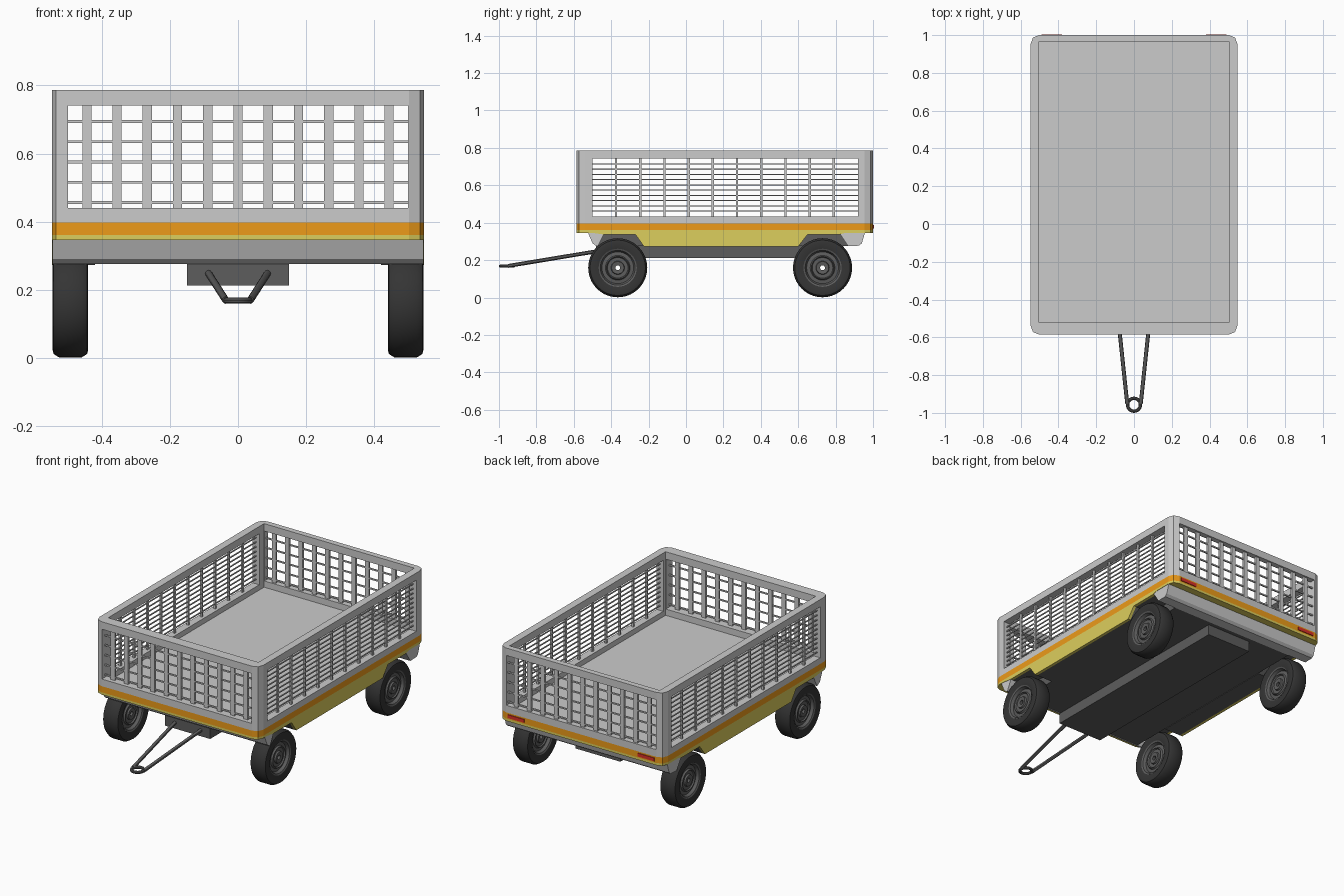
import bpy, bmesh
from math import cos, sin, tau
from mathutils import Vector

if "Cube" in bpy.data.objects:
    bpy.data.objects.remove(bpy.data.objects["Cube"])


def material(name, r, g, b):
    m = bpy.data.materials.new(name)
    m.diffuse_color = (r, g, b, 1)
    m.use_nodes = True
    m.node_tree.nodes["Principled BSDF"].inputs["Base Color"].default_value = m.diffuse_color
    return m


ORANGE = material("orange", 0.85, 0.33, 0.01)
YELLOW = material("yellow", 0.72, 0.62, 0.11)
DARK = material("dark_metal", 0.11, 0.11, 0.11)
RUBBER = material("rubber", 0.035, 0.035, 0.035)
RED = material("red", 0.7, 0.03, 0.02)


def build(name, verts, faces, mat=None, smooth=False):
    me = bpy.data.meshes.new(name)
    me.from_pydata(verts, [], faces)
    bm = bmesh.new()
    bm.from_mesh(me)
    bmesh.ops.recalc_face_normals(bm, faces=bm.faces)
    bm.to_mesh(me)
    bm.free()
    ob = bpy.data.objects.new(name, me)
    bpy.context.collection.objects.link(ob)
    if mat:
        me.materials.append(mat)
    if smooth:
        activate(ob)
        bpy.ops.object.shade_smooth_by_angle(angle=0.6)
    return ob


def activate(ob):
    bpy.ops.object.select_all(action='DESELECT')
    ob.select_set(True)
    bpy.context.view_layer.objects.active = ob


def prism(name, pts, axis, a, b, mat=None):
    """Extrude a 2D outline from a to b along x or z."""
    n = len(pts)
    place = (lambda p, t: (t, *p)) if axis == 'x' else (lambda p, t: (*p, t))
    verts = [place(p, t) for t in (a, b) for p in pts]
    faces = [tuple(range(n)), tuple(range(n, 2 * n))]
    faces += [(i, (i + 1) % n, n + (i + 1) % n, n + i) for i in range(n)]
    return build(name, verts, faces, mat)


def box(name, x, y, z, mat=None):
    return prism(name, [(x[0], y[0]), (x[1], y[0]), (x[1], y[1]), (x[0], y[1])], 'z', *z, mat)


def boxes(name, items, mat=None):
    """Several boxes joined in one mesh."""
    verts, faces = [], []
    for x, y, z in items:
        k = len(verts)
        verts += [(i, j, h) for i in x for j in y for h in z]
        faces += [tuple(k + q for q in f) for f in
                  ((0, 1, 3, 2), (4, 6, 7, 5), (0, 4, 5, 1), (2, 3, 7, 6), (0, 2, 6, 4), (1, 5, 7, 3))]
    return build(name, verts, faces, mat)


def revolve(name, profile, side, y, z, mat, n=40):
    """Closed (radius, x) profile turned about a sideways axle."""
    m = len(profile)
    verts = [(side * x, y + r * cos(tau * i / n), z + r * sin(tau * i / n))
             for i in range(n) for r, x in profile]
    faces = [(i * m + j, i * m + (j + 1) % m, (i + 1) % n * m + (j + 1) % m, (i + 1) % n * m + j)
             for i in range(n) for j in range(m)]
    return build(name, verts, faces, mat, True)


def cut(ob, cutter):
    activate(ob)
    mod = ob.modifiers.new("cut", 'BOOLEAN')
    mod.object, mod.operation, mod.solver = cutter, 'DIFFERENCE', 'EXACT'
    bpy.ops.object.modifier_apply(modifier=mod.name)
    bpy.data.objects.remove(cutter)


# Plan outline of the bed with chamfered corners
YF, YR, HX = -0.585, 1.0, 0.547
quarter = [(0.503, 0), (0.535, 0.013), (HX, 0.045)]
right = [(x, YF + d) for x, d in quarter] + [(x, YR - d) for x, d in reversed(quarter)]
outline = right + [(-x, y) for x, y in reversed(right)]

# Cage frame: hollowed block with window openings
frame = prism("cage_frame", outline, 'z', 0.397, 0.786)
cut(frame, box("cut_inside", (-0.502, 0.502), (-0.522, 0.966), (0.3, 0.9)))
cut(frame, box("cut_sides", (-0.7, 0.7), (-0.50, 0.92), (0.434, 0.742)))
cut(frame, box("cut_ends", (-0.5, 0.5), (-0.8, 1.2), (0.44, 0.741)))

# Wire mesh in the end walls
for name, y in (("front_mesh", -0.555), ("rear_mesh", 0.983)):
    bars = [((x - 0.0135, x + 0.0135), (y - 0.006, y + 0.006), (0.435, 0.745))
            for x in (0.0888 * i for i in range(-5, 6))]
    bars += [((-0.505, 0.505), (y - 0.004, y + 0.004), (z - 0.004, z + 0.004))
             for z in (0.456 + 0.0595 * i for i in range(5))]
    boxes(name, bars)

# Wire mesh in the side walls
for name, x in (("left_mesh", -0.525), ("right_mesh", 0.525)):
    bars = [((x - 0.006, x + 0.006), (y - 0.006, y + 0.006), (0.43, 0.745))
            for y in (-0.374 + 0.1294 * i for i in range(10))]
    bars += [((x - 0.003, x + 0.003), (-0.505, 0.925), (z - 0.003, z + 0.003))
             for z in (0.434 + 0.028 * i for i in range(1, 11))]
    boxes(name, bars)

# Bed floor and coloured bands
box("bed_floor", (-0.51, 0.51), (-0.53, 0.975), (0.39, 0.402))
prism("orange_band", outline, 'z', 0.36, 0.397, ORANGE)
prism("yellow_band", outline, 'z', 0.346, 0.36, YELLOW)

# Tail lights
for s, side in ((-1, "left"), (1, "right")):
    box(side + "_tail_light", sorted((s * 0.38, s * 0.49)), (0.99, 1.004), (0.368, 0.388), RED)

# Grey lower ends
prism("front_apron", [(-0.524, 0.347), (-0.50, 0.29), (-0.48, 0.275), (-0.47, 0.275),
                      (-0.44, 0.337), (-0.44, 0.347)], 'x', -0.545, 0.545)
prism("rear_apron", [(0.957, 0.347), (0.94, 0.29), (0.925, 0.277), (0.866, 0.275),
                     (0.825, 0.337), (0.825, 0.347)], 'x', -0.545, 0.545)

# Underbody, side skirts with wheel arches, and central beam
box("underbody", (-0.42, 0.42), (-0.472, 0.868), (0.276, 0.347), DARK)
skirt = [(-0.52, 0.348), (-0.44, 0.337), (-0.27, 0.337), (-0.225, 0.273), (0.60, 0.273),
         (0.65, 0.337), (0.82, 0.337), (0.86, 0.348)]
for s, side in ((-1, "left"), (1, "right")):
    prism(side + "_skirt", skirt, 'x', s * 0.53, s * HX, YELLOW)
    prism(side + "_skirt_lining", skirt, 'x', s * 0.42, s * 0.53, DARK)
box("chassis_beam", (-0.15, 0.15), (-0.48, 0.84), (0.212, 0.28), DARK)

# Wheels: tyre and stepped hub with a centre hole
MID = 0.4925
half_tyre = [(0.10, 0.045), (0.135, 0.0525), (0.148, 0.049), (0.158, 0.033)]
half_hub = [(0.013, 0.037), (0.033, 0.04), (0.036, 0.03), (0.055, 0.03), (0.06, 0.038),
            (0.066, 0.028), (0.085, 0.025), (0.093, 0.042), (0.102, 0.046)]


def both(half):
    return [(r, MID + d) for r, d in half] + [(r, MID - d) for r, d in reversed(half)]


for s, side in ((-1, "left"), (1, "right")):
    for end, y in (("front", -0.365), ("rear", 0.73)):
        revolve(f"{end}_{side}_tyre", both(half_tyre), s, y, 0.159, RUBBER)
        revolve(f"{end}_{side}_hub", both(half_hub), s, y, 0.159, DARK)

# Drawbar: two converging rods and a towing eye
for s, side in ((-1, "left"), (1, "right")):
    a, b = Vector((s * 0.036, -0.95, 0.169)), Vector((s * 0.088, -0.46, 0.25))
    bpy.ops.mesh.primitive_cylinder_add(vertices=12, radius=0.0105, depth=(b - a).length,
                                        location=(a + b) / 2)
    rod = bpy.context.object
    rod.name = side + "_drawbar_rod"
    rod.rotation_euler = (b - a).to_track_quat('Z', 'Y').to_euler()
    rod.data.materials.append(DARK)
    bpy.ops.object.shade_smooth_by_angle()
bpy.ops.mesh.primitive_torus_add(major_radius=0.034, minor_radius=0.009, major_segments=28,
                                 minor_segments=10, location=(0, -0.957, 0.168))
eye = bpy.context.object
eye.name = "towing_eye"
eye.data.materials.append(DARK)
bpy.ops.object.shade_smooth_by_angle()
